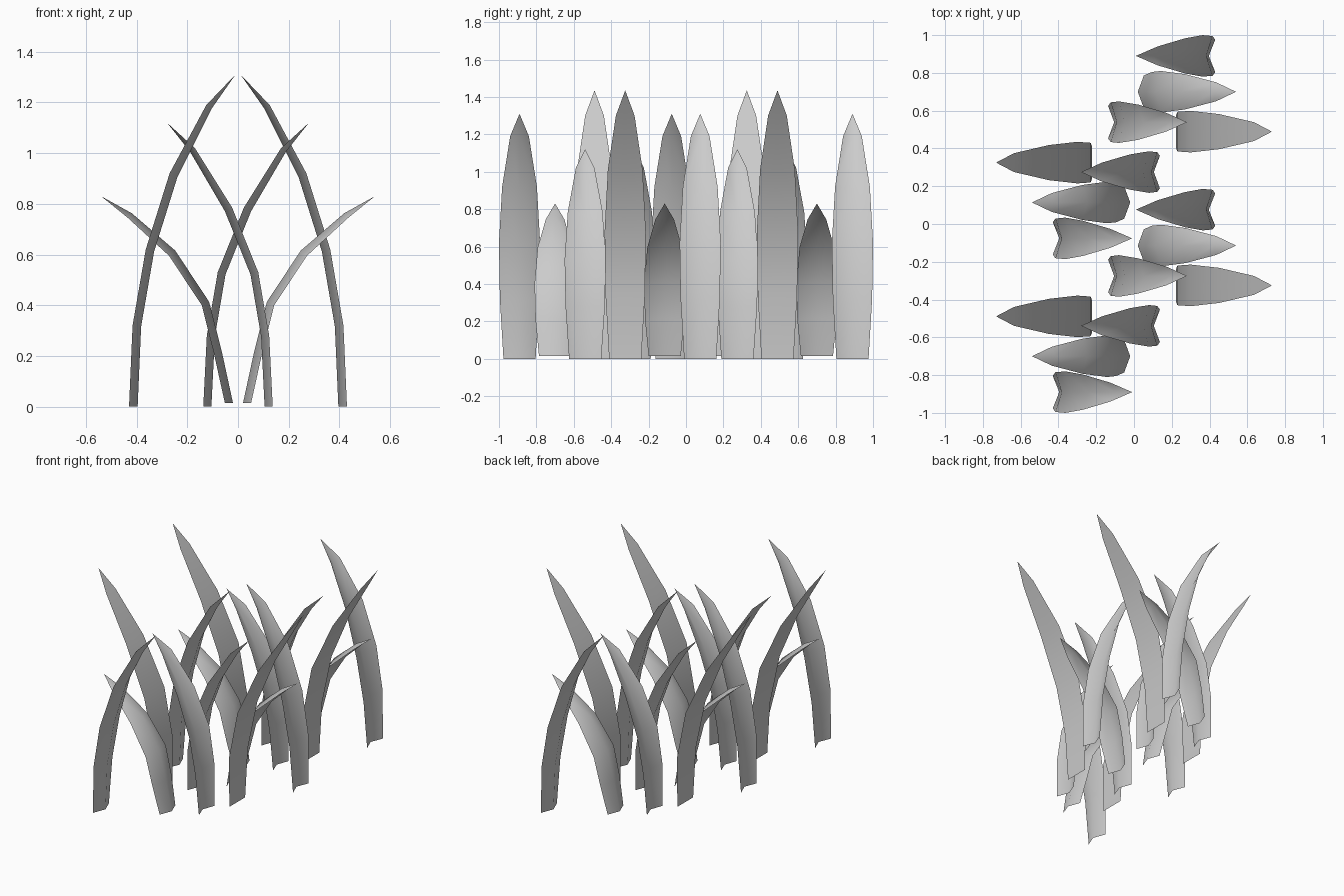
import bpy, bmesh, math
from mathutils import Vector, Matrix

if "Cube" in bpy.data.objects:
    bpy.data.objects.remove(bpy.data.objects["Cube"])

# Half widths of a blade from root towards the tip
HALF = [0.086, 0.105, 0.11, 0.093, 0.05]

# name: (x,z side profile of the blade edges, crease depth, y offset in the tuft)
BLADES = {
    "tall_inward_blade": ([(.43, 0), (.416, .32), (.364, .62), (.27, .92), (.125, 1.19), (.01, 1.31)], .034, .483),
    "short_outward_blade": ([(.052, .015), (.095, .21), (.143, .40), (.272, .595), (.435, .745), (.54, .83)], .032, .293),
    "crossing_blade": ([(-.137, 0), (-.123, .28), (-.08, .53), (.023, .785), (.17, 1.02), (.28, 1.12)], .032, .132),
    "tall_outward_blade": ([(.222, 0), (.23, .34), (.30, .68), (.45, 1.01), (.635, 1.30), (.73, 1.435)], 0, .082),
}
# Which side the centre crease lies on: +1 is towards +x
SIDE = {"tall_inward_blade": -1, "short_outward_blade": -1, "crossing_blade": 1, "tall_outward_blade": 1}


def blade_mesh(name, profile, depth, side, y):
    """Creased sheet: edge, centre, edge at each ring, closing in a tip."""
    bm = bmesh.new()
    pts = [Vector((x, 0, z)) for x, z in profile]
    rings = []
    for i, half in enumerate(HALF):
        t = (pts[i + 1] - pts[max(i - 1, 0)]).normalized()
        if i == 0:
            t = Vector((0, 0, 1))
        normal = Vector((t.z, 0, -t.x)) * side
        d = depth * (0.75 if i == 4 else 1)
        centre = pts[i] + normal * d
        rings.append([bm.verts.new(p + Vector((0, y, 0))) for p in
                      (pts[i] - Vector((0, half, 0)), centre, pts[i] + Vector((0, half, 0)))])
    for a, b in zip(rings, rings[1:]):
        for k in range(2):
            bm.faces.new((a[k], a[k + 1], b[k + 1], b[k]))
    tip = bm.verts.new(pts[-1] + Vector((0, y, 0)))
    for k in range(2):
        bm.faces.new((rings[-1][k], rings[-1][k + 1], tip))
    for f in bm.faces:
        f.smooth = True
    me = bpy.data.meshes.new(name)
    bm.to_mesh(me)
    bm.free()
    return me


# Two identical tufts, each with every blade and its half-turn copy
for name, (profile, depth, y) in BLADES.items():
    mesh = blade_mesh(name, profile, depth, SIDE[name], y)
    for tuft_y in (-0.407, 0.407):
        for turn in (0, math.pi):
            ob = bpy.data.objects.new(name, mesh)
            ob.matrix_world = Matrix.Translation((0, tuft_y, 0)) @ Matrix.Rotation(turn, 4, 'Z')
            bpy.context.collection.objects.link(ob)
